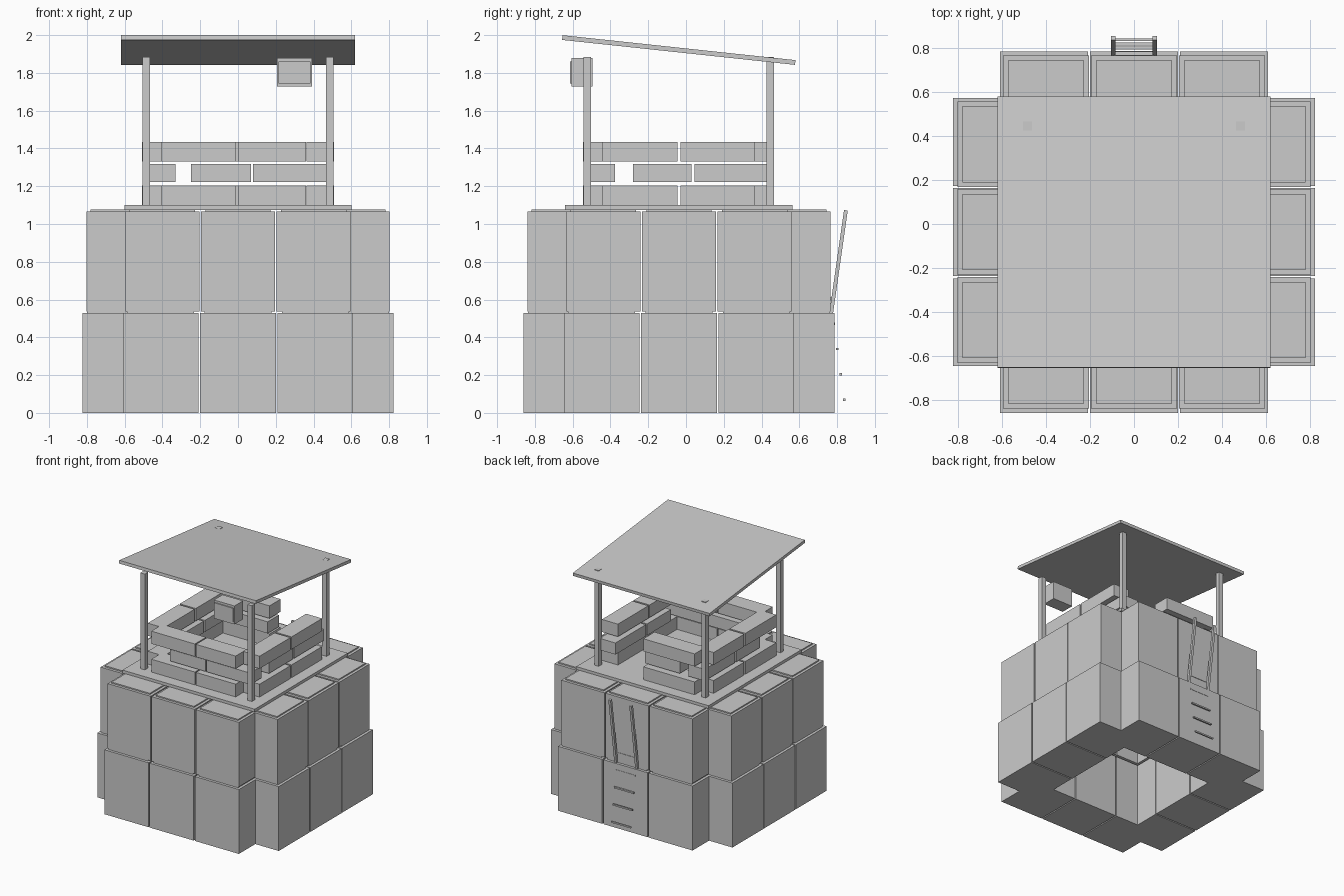
import bpy
import math
from mathutils import Matrix

if "Cube" in bpy.data.objects:
    bpy.data.objects.remove(bpy.data.objects["Cube"])

mat = bpy.data.materials.new("plain_grey")
mat.diffuse_color = (0.6, 0.6, 0.6, 1)
mat.use_nodes = True
mat.node_tree.nodes["Principled BSDF"].inputs["Base Color"].default_value = mat.diffuse_color

QUADS = [(0, 3, 2, 1), (4, 5, 6, 7), (0, 1, 5, 4),
         (1, 2, 6, 5), (2, 3, 7, 6), (3, 0, 4, 7)]


def box(name, x0, x1, y0, y1, z0, z1):
    """Closed box between two corners."""
    verts = [(x, y, z) for z in (z0, z1)
             for x, y in ((x0, y0), (x1, y0), (x1, y1), (x0, y1))]
    me = bpy.data.meshes.new(name)
    me.from_pydata(verts, [], QUADS)
    me.materials.append(mat)
    ob = bpy.data.objects.new(name, me)
    bpy.context.collection.objects.link(ob)
    return ob


CY = -0.037  # middle of the walls along y


# Two rings of earth-filled barriers, the upper one slightly smaller
def barrier(cx, cy, half, z0, z1):
    box("barrier", cx - half, cx + half, cy - half, cy + half, z0, z1)
    h = half - 0.022
    box("barrier_fill", cx - h, cx + h, cy - h, cy + h, z1, z1 + 0.01)


for scale, z0, z1 in ((1.0, 0.0, 0.528), (0.976, 0.538, 1.067)):
    half, pitch, reach = 0.2 * scale, 0.41 * scale, 0.6225 * scale
    for i in (-1, 0, 1):
        for side in (-1, 1):
            barrier(i * pitch, CY + side * reach, half, z0, z1)
            barrier(side * reach, CY + i * pitch, half, z0, z1)

# Floor of the lookout
box("platform", -0.6, 0.6, -0.64, 0.565, 1.075, 1.1)

# Block parapet: outer courses at the bottom and top, recessed middle course
T = 0.145
for z0, z1, middle in ((1.1, 1.205, False), (1.222, 1.317, True), (1.332, 1.435, False)):
    inset = 0.03 if middle else 0.0
    out = 0.507 - inset
    front = -0.545 + inset * 0.8
    back = 0.467 - inset
    if middle:
        side_spans = ((-0.28, 0.03), (0.045, 0.44))
        front_spans = ((-0.25, 0.068), (0.08, 0.475))
        back_span = (-0.25, 0.065)
    else:
        side_spans = ((-0.445, -0.045), (-0.03, 0.365))
        front_spans = ((-0.405, -0.01), (0.0, 0.36))
        back_span = (-0.405, 0.06)
    for a, b in side_spans:
        box("side_block", out - T, out, a, b, z0, z1)
        box("side_block", -out, -out + T, a, b, z0, z1)
    for a, b in front_spans:
        box("front_block", a, b, front, front + T, z0, z1)
    box("back_block", *back_span, back - T, back, z0, z1)

# Roof posts
for x in (-0.485, 0.485):
    for y in (-0.522, 0.446):
        box("post", x - 0.02, x + 0.02, y - 0.02, y + 0.02, 1.1, 1.885)

# Sloping roof sheet
roof = box("roof", -0.62, 0.62, -0.62, 0.62, -0.0125, 0.0125)
roof.matrix_world = (Matrix.Translation((0, -0.038, 1.921))
                     @ Matrix.Rotation(-math.atan(0.107), 4, 'X'))

# Hanging lamp box with a shallow front lens
box("lamp_box", 0.207, 0.393, -0.607, -0.495, 1.727, 1.878)
box("lamp_lens", 0.215, 0.385, -0.615, -0.607, 1.745, 1.86)

# Leaning ladder: rails lean outwards, rungs step inwards with height
for x in (-0.095, 0.095):
    rail = box("ladder_rail", x - 0.01, x + 0.01, -0.01, 0.01, -0.54, 0.54)
    rail.matrix_world = (Matrix.Translation((0, 0.77, 0.538))
                         @ Matrix.Rotation(-math.atan(0.143), 4, 'X'))
for i in range(8):
    z = 0.07 + i * 0.134
    y = 0.838 - i * 0.0187
    box("ladder_rung", -0.09, 0.09, y - 0.006, y + 0.006, z - 0.006, z + 0.006)
